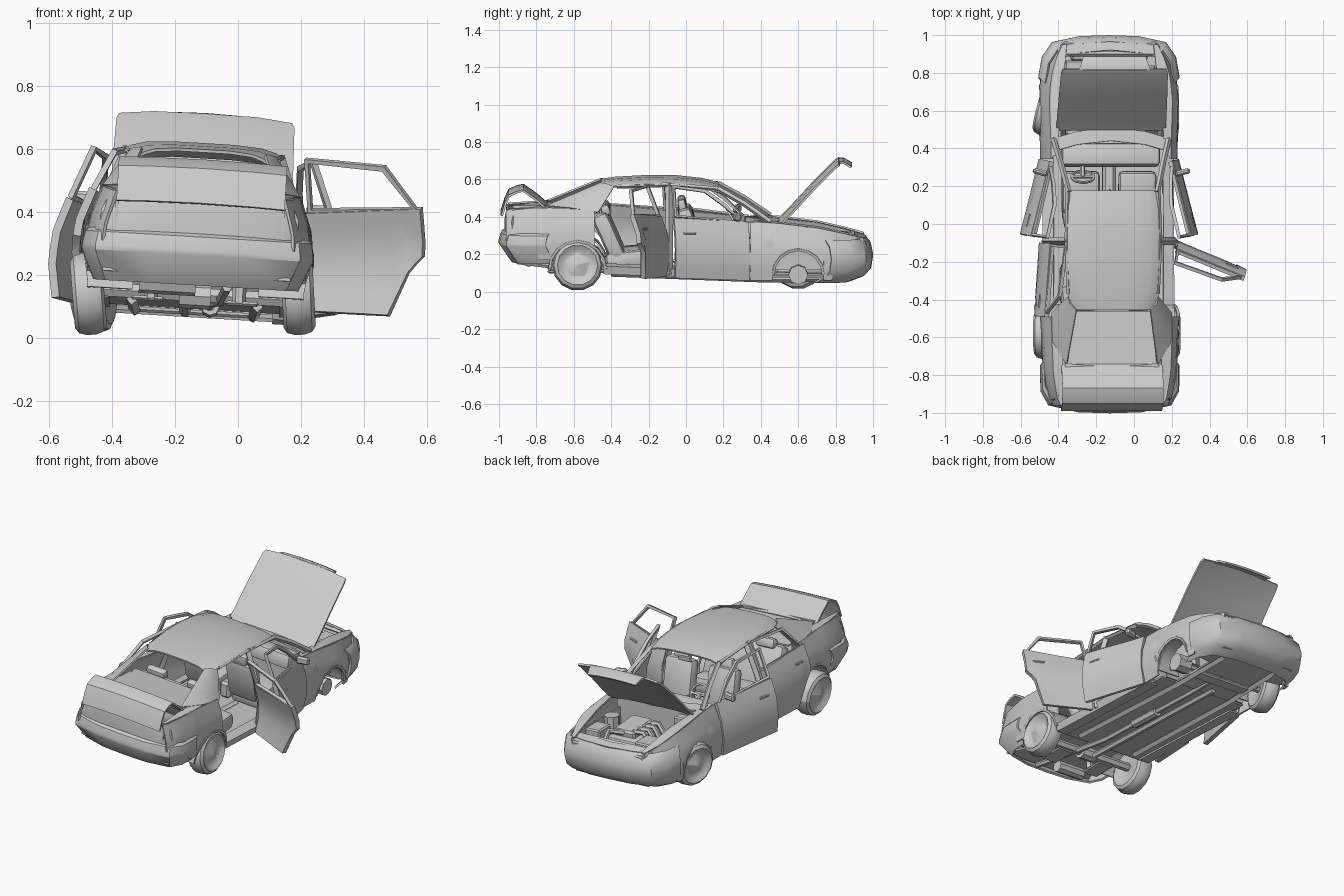
import bpy, bmesh, math
from mathutils import Matrix, Vector

if "Cube" in bpy.data.objects:
    bpy.data.objects.remove(bpy.data.objects["Cube"])

paint = bpy.data.materials.new("plain grey")
paint.diffuse_color = (0.6, 0.6, 0.6, 1)
paint.use_nodes = True
paint.node_tree.nodes["Principled BSDF"].inputs["Base Color"].default_value = paint.diffuse_color

# The damaged body leans to its right, about an axis off the middle
BODY = (Matrix.Translation((-0.13, 0, 0.242)) @ Matrix.Rotation(0.06, 4, 'Y')
        @ Matrix.Translation((0, 0, -0.25)))
SIDES = (("left", -1), ("right", 1))


def interp(t, pts):
    if t <= pts[0][0]:
        return pts[0][1]
    for (a, va), (b, vb) in zip(pts, pts[1:]):
        if t <= b:
            return va + (vb - va) * (t - a) / (b - a)
    return pts[-1][1]


def belt(y):
    return interp(y, [(-.95, .46), (-.73, .475), (-.45, .46), (-.1, .428), (.3, .398),
                      (.45, .393), (.75, .358), (.97, .298)])


def half_width(y, z):
    plan = interp(y, [(-1, .28), (-.93, .325), (-.8, .352), (-.5, .365), (0, .36),
                      (.4, .36), (.65, .37), (.76, .36), (.85, .338), (.95, .285)])
    return plan * interp(z - belt(y), [(-.35, .93), (-.2, 1), (-.1, .97), (-.03, .9),
                                       (0, .87), (.2, .65)])


def finish(name, data, mat):
    ob = bpy.data.objects.new(name, data)
    bpy.context.collection.objects.link(ob)
    data.materials.append(paint)
    ob.matrix_basis = mat
    return ob


def sheet(name, rows, thick=0.01, mat=BODY):
    n = len(rows[0])
    faces = [(i*n+j, i*n+j+1, (i+1)*n+j+1, (i+1)*n+j)
             for i in range(len(rows)-1) for j in range(n-1)]
    me = bpy.data.meshes.new(name)
    me.from_pydata([p for r in rows for p in r], [], faces)
    ob = finish(name, me, mat)
    if thick:
        mod = ob.modifiers.new("thickness", 'SOLIDIFY')
        mod.thickness, mod.offset = thick, 0
    return ob


def box(name, loc, size, tilt=0, bevel=0.008, mat=BODY):
    me, bm = bpy.data.meshes.new(name), bmesh.new()
    bmesh.ops.create_cube(bm, size=1)
    bm.transform(Matrix.Translation(loc) @ Matrix.Rotation(tilt, 4, 'X') @ Matrix.Diagonal((*size, 1)))
    bm.to_mesh(me)
    ob = finish(name, me, mat)
    mod = ob.modifiers.new("soft edges", 'BEVEL')
    mod.width, mod.segments = bevel, 2 if bevel > .015 else 1
    return ob


def bar(name, pts, r, closed=False, mat=BODY, res=0):
    cu = bpy.data.curves.new(name, 'CURVE')
    cu.dimensions, cu.bevel_depth, cu.bevel_resolution = '3D', r, res
    cu.use_fill_caps = True
    sp = cu.splines.new('POLY')
    sp.points.add(len(pts)-1)
    for p, q in zip(sp.points, pts):
        p.co = (*q, 1)
    sp.use_cyclic_u = closed
    return finish(name, cu, mat)


def side_panel(name, s, ys, bottom, thick=.01, mat=BODY, rows=7):
    grid = []
    for k in range(rows):
        zs = [bottom(y) + (belt(y) - bottom(y)) * k / (rows-1) for y in ys]
        grid.append([(s*half_width(y, z), y, z) for y, z in zip(ys, zs)])
    return sheet(name, grid, thick, mat)


def arch(y, yc, zc, r, base):
    return zc + math.sqrt(r*r - (y-yc)**2) if abs(y-yc) <= r else base


def wheel(name, loc, steer, camber, s):
    prof = [(.0, .035), (.06, .028), (.085, .035), (.108, .052), (.126, .04), (.134, .015), (.134, -.015),
            (.126, -.04), (.108, -.05), (.08, -.045), (.0, -.03)]
    mat = (Matrix.Translation(loc) @ Matrix.Rotation(steer, 4, 'Z') @ Matrix.Rotation(camber, 4, 'Y'))
    sheet(name, [[(s*w, r*math.cos(a), r*math.sin(a)) for r, w in prof]
          for a in [i*math.tau/14 for i in range(15)]], 0, mat)
    # Five-sided hub cap
    sheet(name + "_cap", [[(s*w, r*math.cos(a), r*math.sin(a)) for r, w in ((0, .052), (.07, .03))]
          for a in [.3 + i*math.tau/5 for i in range(6)]], 0, mat)


REAR, FRONT = (-.58, .15, .15), (.6, .12, .135)
steps = (-1.01, -1, -.92, -.7, -.35, 0, .35, .7, .92, 1, 1.01)
rear_ys = [-.96, -.92, -.85, -.78] + [REAR[0]+REAR[2]*k for k in steps if k < .5] + [-.49]
front_ys = [.345, .4] + [FRONT[0]+FRONT[2]*k for k in steps] + [.78, .8, .88, .95]

for side, s in SIDES:
    # Fenders, arches, sills and pillars
    side_panel(side+"_quarter_panel", s, rear_ys, lambda y: arch(y, *REAR, .3 if y < -.8 else .2))
    side_panel(side+"_front_fender", s, front_ys, lambda y: arch(y, *FRONT, .23 if y > .79 else .09))
    for nm, (yc, zc, r) in (("rear", REAR), ("front", FRONT)):
        ring = [(yc+r*math.cos(a), zc+r*math.sin(a)) for a in [math.pi*i/8 for i in range(9)]]
        sheet(f"{side}_{nm}_wheel_well", [[(s*x, y, z) for y, z in ring] for x in (.345, .2)])
        bar(f"{side}_{nm}_arch_lip", [(s*half_width(y, z), y, z) for y, z in ring], .01)
    sheet(side+"_sill", [[(s*x, y, z-.04*y) for y in (-.44, 0, .36)]
                         for x, z in ((.27, .108), (.335, .108), (.345, .145), (.29, .155))])
    bar(side+"_middle_pillar", [(s*.335, -.09, .12), (s*.345, -.09, .28), (s*.305, -.09, .42), (s*.238, -.09, .6)], .02)
    bar(side+"_windscreen_pillar", [(s*.235, .17, .573), (s*.268, .31, .495), (s*.305, .45, .398)], .015)
    bar(side+"_roof_rail", [(s*.24, .17, .573), (s*.247, -.1, .595), (s*.235, -.37, .585)], .012)
    low = [Vector(p) for p in ((.316, -.47, .45), (.312, -.62, .473), (.24, -.745, .48))]
    high = [Vector(p) for p in ((.237, -.385, .583), (.228, -.42, .595), (.195, -.455, .601))]
    sheet(side+"_rear_pillar", [[(s*v.x, v.y, v.z) for v in (a.lerp(b, t) for a, b in zip(low, high))]
                                for t in (0, .33, .67, 1)])
    ys = (-.95, -.8, -.62)
    sheet(side+"_boot_edge", [[(s*.262, y, belt(y)+.004) for y in ys],
                              [(s*half_width(y, belt(y)), y, belt(y)) for y in ys]])
    sheet(side+"_boot_lining", [[(s*.265, -.95, z), (s*.265, -.5, z)] for z in (.25, .455)])
    ys = (.36, .5, .7, .85, .95)
    sheet(side+"_fender_top", [[(s*interp(y, [(.4, .285), (.95, .23)]), y, belt(y)+.006) for y in ys],
                               [(s*half_width(y, belt(y)), y, belt(y)) for y in ys]])
    sheet(side+"_bay_wall", [[(s*.265, y, z) for y in (.45, .92)] for z in (.14, .31)])

    # Doors swung open on their front edges
    for nm, ang, hy, dys, bot, frame in (
        ("front", .25, .34, (.34, .25, .1, -.07), [(-.07, .11), (.34, .09)],
         [(.31, .398), (.22, .49), (.12, .565), (-.055, .59), (-.06, .435)]),
        ("rear", .07 if s < 0 else 1.17, -.1, (-.1, -.2, -.3, -.39, -.44, -.465, -.49),
         [(-.49, .31), (-.465, .285), (-.44, .255), (-.39, .115), (-.1, .113)],
         [(-.11, .433), (-.115, .592), (-.375, .582), (-.47, .458)])):
        hx = s*half_width(hy, .25)
        swing = (BODY @ Matrix.Translation((hx, hy, 0)) @ Matrix.Rotation(s*ang, 4, 'Z')
                 @ Matrix.Translation((-hx, -hy, 0)))
        tag = f"{side}_{nm}_door"
        side_panel(tag, s, dys, lambda y: interp(y, bot), .026, swing)
        bar(tag+"_window_frame", [(s*half_width(y, z), y, z) for y, z in frame], .013, True, swing)
        hz, py = belt(dys[-1])-.08, dys[-1]+.08
        box(tag+"_handle", (s*(half_width(py, hz)+.012), py, hz), (.012, .07, .014), 0, .004, swing)
        if nm == "front":
            box(side+"_mirror", (s*.36, .27, .43), (.08, .03, .045), 0, .01, swing)

    # Seats
    box(side+"_seat_cushion", (s*.15, .16, .21), (.2, .24, .09), .1, .025)
    box(side+"_seat_back", (s*.15, .02, .34), (.2, .08, .26), .25, .03)
    box(side+"_headrest", (s*.15, -.02, .475), (.11, .045, .08), .2, .018)
    box(side+"_rear_headrest", (s*.14, -.43, .455), (.13, .05, .06), .3, .018)

    # Engine bay and rear suspension details on each side
    bar(side+"_strut_tower", [(s*.22, .6, .12), (s*.22, .6, .32)], .045, res=2)
    box(side+"_headlamp", (s*.19, .935, .268), (.12, .06, .045))
    bar(side+"_rear_spring", [(s*.14, -.72, .12), (s*.14, -.72, .2)], .022, res=1)
    box(side+"_rear_link_plate", (s*.15, -.66, .125), (.11, .16, .015))
    bar(side+"_chassis_rail", [(s*.2, -.4, .118), (s*.19, .45, .085), (s*.18, .85, .09)], .018)

# Roof shell
sheet("roof", [[(w*f, y, z-.028*abs(f)**5) for f in (-1, -.92, -.75, -.4, 0, .4, .75, .92, 1)]
      for y, w, z in ((-.455, .205, .603), (-.38, .238, .613), (-.2, .248, .623), (-.05, .25, .621),
                      (.08, .247, .607), (.175, .242, .584))])
# Scuttle below the windscreen, and the ledge below the rear window
us = (-1, -.6, 0, .6, 1)
sheet("scuttle", [[(.3*u, y+.055*(1-u*u), z) for u in us] for y, z in ((.385, .403), (.455, .392))])
sheet("rear_window_ledge", [[(.25*u, y-.02*(1-u*u), .48) for u in us] for y in (-.735, -.765)])
sheet("parcel_shelf", [[(.27*u, y, z) for u in us] for y, z in ((-.46, .445), (-.75, .465))])
# Bonnet, raised, with a narrow front lip
sheet("bonnet", [[(w*u, y, z-.014*u**4) for u in us] for y, z, w in
      ((.5, .393, .29), (.56, .452, .29), (.68, .583, .287), (.8, .703, .283), (.82, .717, .275))], .012)
sheet("bonnet_lip", [[(w*u, y, z-.008*u*u) for u in us] for y, z, w in
      ((.818, .717, .19), (.84, .718, .18), (.885, .692, .165))], .012)
# Boot lid, raised
sheet("boot_lid", [[(.268*u, y, z-.006*u*u) for u in us] for y, z in
      ((-.745, .472), (-.8, .52), (-.87, .57), (-.905, .562), (-.945, .543), (-.965, .5), (-.985, .435))], .012)
# Rear body panel, rounded into the corners
sheet("rear_panel", [[(w*u, y+.04*u**4, z) for u in (-1, -.85, -.5, 0, .5, .85, 1)]
                     for y, z, w in ((-.965, .31, .318), (-.965, .4, .312), (-.955, .455, .285))])


def bumper(name, half, sections):
    path = [(-x, y) for x, y in half] + [(x, y) for x, y in half[-2::-1]]
    sheet(name, [[(x*(1+q), y*(1+o), z) for x, y in path] for z, o, q in sections], .012)


bumper("rear_bumper", [(.35, -.73), (.348, -.86), (.31, -.93), (.16, -.965), (0, -.97)],
       [(.335, -.005, -.01), (.325, .015, .02), (.285, .027, .04), (.272, .027, .04), (.178, -.04, -.08)])
bumper("front_bumper", [(.358, .765), (.34, .87), (.29, .945), (.15, .975), (0, .98)],
       [(.3, -.025, -.05), (.27, .002, .01), (.215, .014, .03), (.195, .014, .03), (.14, .005, .01),
        (.105, -.03, -.03), (.078, -.1, -.08)])
box("grille", (0, .957, .272), (.24, .03, .04))
sheet("front_panel", [[(w*u, y-.04*u*u, z) for u in us] for y, z, w in ((.92, .315, .265), (.965, .302, .28))])

# Floor, bulkheads and boot floor
sheet("cabin_floor", [[(.3*u, y, .122-.04*y) for u in us] for y in (-.46, 0, .44)])
sheet("boot_floor", [[(w*u, y, z) for u in us] for y, z, w in ((-.46, .14, .3), (-.5, .2, .2), (-.74, .2, .22), (-.93, .21, .3))])
sheet("bay_floor", [[(w*u, y, z) for u in us] for y, z, w in ((.44, .1, .2), (.74, .1, .2), (.76, .1, .31), (.93, .1, .25))])
sheet("firewall", [[(.28*u, .455, z) for u in us] for z in (.1, .39)])

# Cabin fittings
box("rear_bench", (0, -.32, .19), (.52, .22, .1), .1, .03)
box("rear_backrest", (0, -.41, .31), (.52, .09, .28), .42, .035)
box("dashboard", (0, .365, .35), (.52, .12, .09), -.15, .02)
box("centre_console", (0, .2, .2), (.07, .3, .1), 0, .015)
bar("gear_lever", [(0, .18, .24), (0, .16, .32)], .009)
wheel_ring = [(-.15+.06*math.cos(a), .25-.03*math.sin(a), .39+.052*math.sin(a)) for a in [i*math.tau/14 for i in range(14)]]
bar("steering_wheel", wheel_ring, .008, True)
bar("steering_spoke", [wheel_ring[0], (-.15, .25, .385), wheel_ring[7]], .009)
bar("steering_column", [(-.15, .25, .385), (-.15, .36, .34)], .014, res=1)
box("inside_mirror", (0, .17, .55), (.09, .015, .03), 0, .005)

# Engine and bay fittings
box("engine_block", (0, .68, .2), (.24, .26, .18), 0, .02)
box("engine_cover", (.02, .67, .31), (.15, .2, .05), -.08, .012)
for i in range(4):
    bar("intake_pipe", [(-.03, .59+.05*i, .32), (-.1, .59+.05*i, .325), (-.14, .59+.05*i, .26)], .016, res=1)
box("battery", (.19, .78, .28), (.1, .12, .09))
box("air_filter", (-.18, .8, .28), (.12, .13, .08))
box("fluid_tank", (-.2, .5, .33), (.08, .06, .06))
box("radiator", (0, .885, .21), (.4, .04, .18))
bar("radiator_support", [(-.25, .9, .31), (.25, .9, .31)], .012)
bar("radiator_hose", [(.08, .87, .29), (.1, .8, .32), (.02, .76, .31)], .016, res=1)

# Underside: exhaust, axles and hubs
bar("exhaust_pipe", [(.04, .65, .105), (.05, .4, .095), (.05, -.35, .12), (.08, -.55, .13), (.1, -.9, .175)], .016, res=1)
bar("silencer", [(.05, -.1, .112), (.05, .1, .104)], .03, res=2)
bar("rear_silencer", [(.0, -.84, .175), (-.18, -.84, .175)], .035, res=2)
bar("drive_shaft", [(-.03, .5, .09), (-.03, -.55, .125)], .018, res=1)
bar("rear_axle", [(-.32, -.58, .145), (.32, -.58, .145)], .025, res=1)
bar("rear_differential", [(-.05, -.58, .14), (.05, -.58, .14)], .04, res=2)
bar("front_axle", [(-.3, .6, .13), (.3, .6, .12)], .02, res=1)
box("front_subframe", (0, .6, .095), (.4, .08, .03))
bar("bare_hub", [(.25, .6, .118), (.335, .6, .118)], .052, res=2)

# Three wheels; the front right one is gone
wheel("rear_left_wheel", (-.475, -.58, .14), 0, -.08, -1)
wheel("rear_right_wheel", (.19, -.58, .14), 0, -.05, 1)
wheel("front_left_wheel", (-.46, .6, .148), -.25, -.06, -1)

# Bake modifiers and curves, then smooth between the sharp edges
bpy.ops.object.select_all(action='SELECT')
bpy.context.view_layer.objects.active = bpy.data.objects["roof"]
bpy.ops.object.convert(target='MESH')
bpy.ops.object.shade_smooth_by_angle(angle=math.radians(35))
